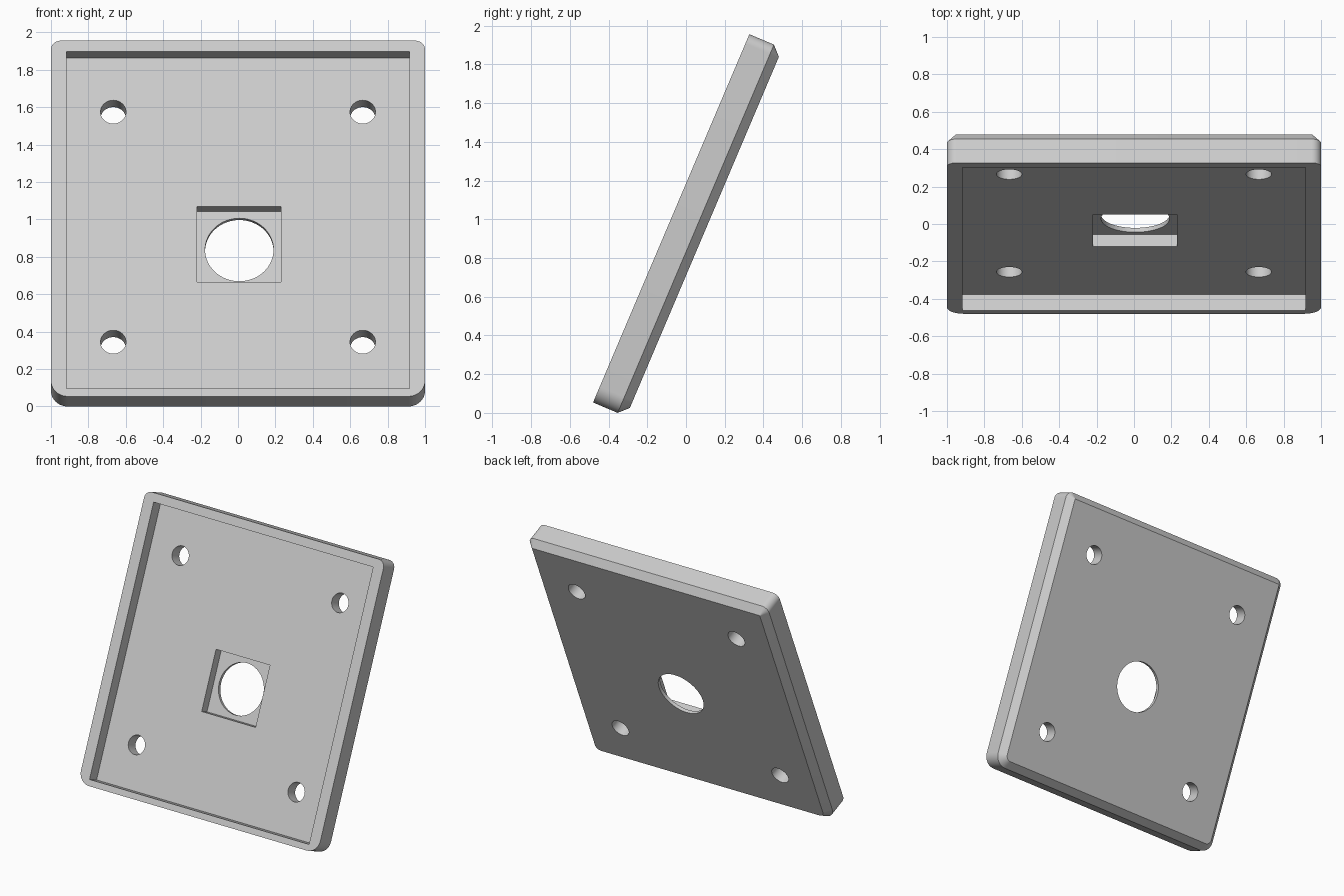
import bpy, bmesh, math
from mathutils import Vector, Matrix

if "Cube" in bpy.data.objects:
    bpy.data.objects.remove(bpy.data.objects["Cube"])

LENGTH, THICK, CHAMFER = 2.066, 0.186, 0.048
RECESS, POCKET = 0.092, 0.161       # floor depths below the front rim
HALF = LENGTH / 2

grey = bpy.data.materials.new("light grey")
grey.use_nodes = True
colour = (0.6, 0.6, 0.6, 1)
grey.diffuse_color = colour
grey.node_tree.nodes["Principled BSDF"].inputs["Base Color"].default_value = colour


def make_object(name, bm):
    bmesh.ops.recalc_face_normals(bm, faces=bm.faces)
    mesh = bpy.data.meshes.new(name)
    bm.to_mesh(mesh)
    bm.free()
    mesh.materials.append(grey)
    obj = bpy.data.objects.new(name, mesh)
    bpy.context.collection.objects.link(obj)
    return obj


def outline(inset, top_radius, bottom_radius, steps=10):
    """Rounded rectangle, counter-clockwise from the top right corner."""
    w, h = 1 - inset, HALF - inset
    points = []
    for i, (sx, sy) in enumerate([(1, 1), (-1, 1), (-1, -1), (1, -1)]):
        r = top_radius if sy > 0 else bottom_radius
        for k in range(steps + 1):
            a = (i + k / steps) * math.pi / 2
            points.append((sx * (w - r) + r * math.cos(a), sy * (h - r) + r * math.sin(a)))
    return points


def box_cutter(name, x0, x1, y0, y1, depth):
    bm = bmesh.new()
    size = Vector((x1 - x0, y1 - y0, depth + 0.1))
    centre = Vector(((x0 + x1) / 2, (y0 + y1) / 2, (0.1 - depth) / 2))
    bmesh.ops.create_cube(bm, size=1, matrix=Matrix.Translation(centre) @ Matrix.Diagonal(size).to_4x4())
    return make_object(name, bm)


def hole_cutter(name, x, y, radius):
    bm = bmesh.new()
    bmesh.ops.create_cone(bm, cap_ends=True, segments=64, radius1=radius, radius2=radius,
                          depth=1, matrix=Matrix.Translation((x, y, 0)))
    return make_object(name, bm)


# Plate body: straight sides, chamfered back edge
bm = bmesh.new()
rings = []
for inset, z, rt, rb in [(0, 0, 0.052, 0.09), (0, CHAMFER - THICK, 0.052, 0.09),
                         (CHAMFER, -THICK, 0.004, 0.042)]:
    rings.append([bm.verts.new((x, y, z)) for x, y in outline(inset, rt, rb)])
for a, b in zip(rings, rings[1:]):
    for i in range(len(a)):
        j = (i + 1) % len(a)
        bm.faces.new((a[i], a[j], b[j], b[i]))
bm.faces.new(rings[0])
bm.faces.new(rings[-1])
plate = make_object("mounting_plate", bm)

# Recess, square pocket, centre hole and four bolt holes
cutters = [
    box_cutter("recess_cutter", -0.917, 0.917, 0.045 - HALF, HALF - 0.063, RECESS),
    box_cutter("pocket_cutter", -0.219, 0.231, 0.703 - HALF, 1.142 - HALF, POCKET),
    hole_cutter("centre_hole_cutter", 0.007, 0.92 - HALF, 0.183),
]
for x in (-0.667, 0.667):
    for y in (0.355, 1.691):
        cutters.append(hole_cutter("bolt_hole_cutter", x, y - HALF, 0.068))

bpy.context.view_layer.objects.active = plate
for cutter in cutters:
    cutter.hide_render = True
    mod = plate.modifiers.new("cut", "BOOLEAN")
    mod.operation, mod.solver, mod.object = "DIFFERENCE", "EXACT", cutter
    bpy.ops.object.modifier_apply(modifier=mod.name)
    bpy.data.objects.remove(cutter)

# Lean the plate back and rest its lower edge on the ground
tilt = math.radians(23)
plate.rotation_euler.x = math.pi / 2 - tilt
plate.location = (0, HALF * math.sin(tilt) - 0.48,
                  HALF * math.cos(tilt) + (THICK - CHAMFER) * math.sin(tilt))

bpy.ops.object.select_all(action="DESELECT")
plate.select_set(True)
bpy.ops.object.shade_smooth_by_angle(angle=math.radians(30))
